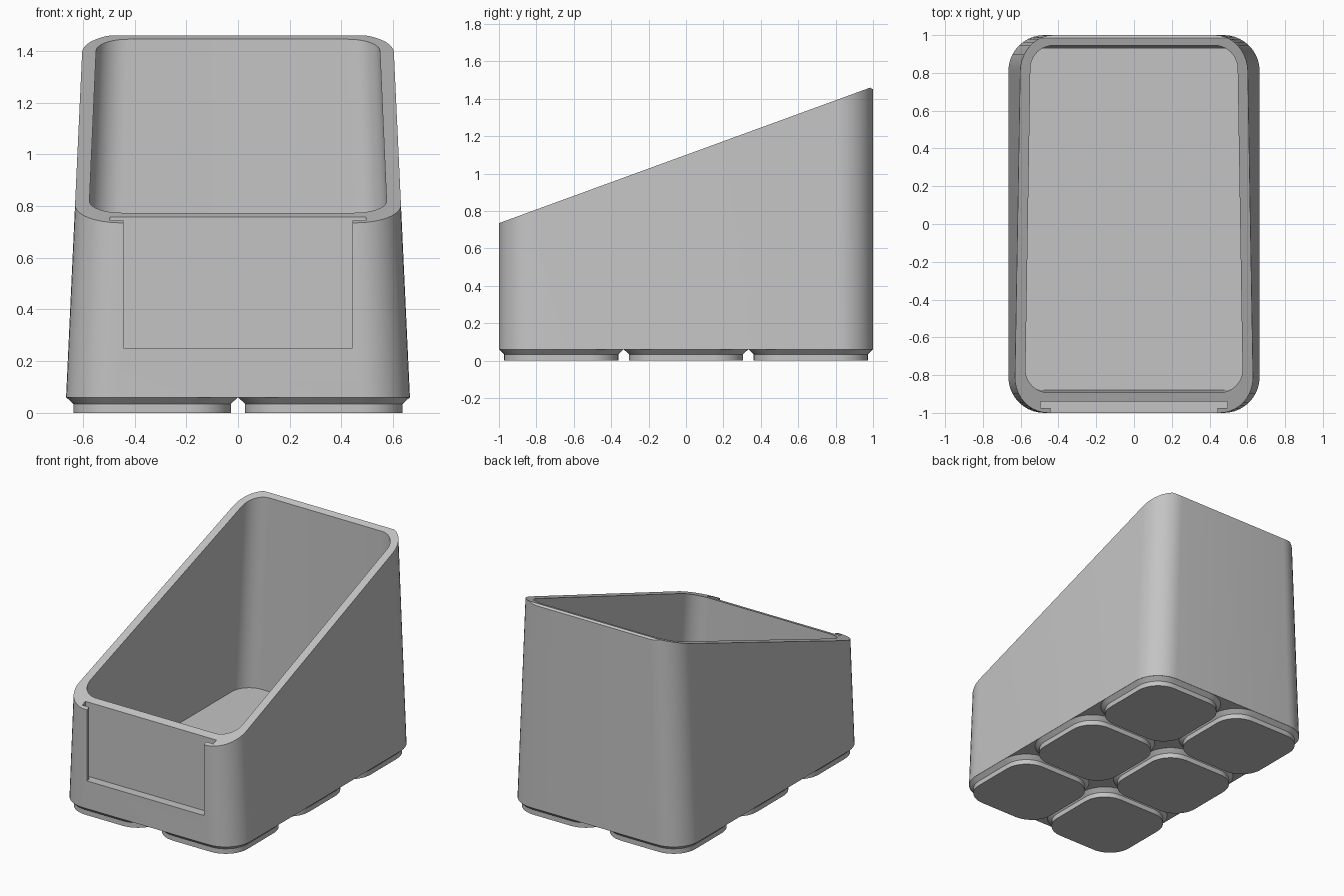
import bpy, bmesh, math
from mathutils import Vector

cube = bpy.data.objects.get("Cube")
if cube:
    bpy.data.objects.remove(cube, do_unlink=True)

grey = bpy.data.materials.new("plain_grey")
grey.use_nodes = True
COLOUR = (0.55, 0.55, 0.55, 1)
grey.diffuse_color = COLOUR
grey.node_tree.nodes["Principled BSDF"].inputs["Base Color"].default_value = COLOUR


def rounded(x0, x1, y0, y1, r, z, squeeze=1.0, steps=10):
    """Rounded rectangle loop, optionally narrowed in x."""
    pts = []
    corners = ((x1 - r, y1 - r), (x0 + r, y1 - r), (x0 + r, y0 + r), (x1 - r, y0 + r))
    for q, (cx, cy) in enumerate(corners):
        for i in range(steps + 1):
            a = math.pi / 2 * (q + i / steps)
            pts.append(((cx + r * math.cos(a)) * squeeze, cy + r * math.sin(a), z))
    return pts


def loft(name, loops, cuts=()):
    """Closed solid through matching loops, then trimmed by planes."""
    bm = bmesh.new()
    rings = [[bm.verts.new(p) for p in loop] for loop in loops]
    n = len(rings[0])
    for low, high in zip(rings, rings[1:]):
        for i in range(n):
            j = (i + 1) % n
            bm.faces.new((low[i], low[j], high[j], high[i]))
    bm.faces.new(rings[0][::-1])
    bm.faces.new(rings[-1])
    for point, normal in cuts:
        geom = bm.verts[:] + bm.edges[:] + bm.faces[:]
        cut = bmesh.ops.bisect_plane(bm, geom=geom, dist=1e-5, plane_co=Vector(point),
                                     plane_no=Vector(normal), clear_outer=True)
        edges = [e for e in cut["geom_cut"] if isinstance(e, bmesh.types.BMEdge)]
        bmesh.ops.contextual_create(bm, geom=edges)
    bmesh.ops.recalc_face_normals(bm, faces=bm.faces[:])
    mesh = bpy.data.meshes.new(name)
    bm.to_mesh(mesh)
    bm.free()
    mesh.materials.append(grey)
    obj = bpy.data.objects.new(name, mesh)
    bpy.context.collection.objects.link(obj)
    return obj


def activate(obj):
    bpy.ops.object.select_all(action='DESELECT')
    obj.select_set(True)
    bpy.context.view_layer.objects.active = obj


def carve(obj, cutter):
    activate(obj)
    mod = obj.modifiers.new("carve", 'BOOLEAN')
    mod.operation = 'DIFFERENCE'
    mod.solver = 'EXACT'
    mod.object = cutter
    bpy.ops.object.modifier_apply(modifier=mod.name)
    bpy.data.objects.remove(cutter, do_unlink=True)


def smooth(obj):
    activate(obj)
    bpy.ops.object.shade_smooth_by_angle(angle=math.radians(25))


# Body with tapered sides, sloping rim and a small drop at the back edge
W, BASE, TOP = 0.665, 0.06, 1.6
slope = 0.365
body = loft("bin_body",
            [rounded(-W, W, -1, 1, 0.19, BASE),
             rounded(-W, W, -1, 1, 0.19, TOP, squeeze=0.892)],
            cuts=[((0, 0, 1.1), (0, -slope, 1)),
                  ((0, 0.985, 1.4595), (0, 0.6, 1))])

# Inner cavity
carve(body, loft("cavity_cutter",
                 [rounded(-0.605, 0.605, -0.88, 0.93, 0.13, 0.13),
                  rounded(-0.54, 0.54, -0.91, 0.947, 0.12, TOP)]))

# Label slot: wide pocket behind a narrower window
half = [(0.443, -1.1), (0.443, -0.975), (0.495, -0.975), (0.495, -0.94)]
profile = half + [(-x, y) for x, y in reversed(half)]
carve(body, loft("label_slot_cutter", [[(x, y, z) for x, y in profile] for z in (0.25, 1)]))
smooth(body)

# Six stacking feet, one per grid cell
cell_x, cell_y, inset = W / 2, 1 / 3, 0.028
for col in (-1, 1):
    for row in (-1, 0, 1):
        loops = []
        for z, d in ((0, inset), (0.034, inset), (BASE, 0.001)):
            a, b = cell_x - d, cell_y - d
            cx, cy = col * cell_x, row * cell_y * 2
            loops.append(rounded(cx - a, cx + a, cy - b, cy + b, 0.19 - d, z))
        side = "left" if col > 0 else "right"
        place = {-1: "front", 0: "middle", 1: "back"}[row]
        smooth(loft(f"foot_{place}_{side}", loops))
